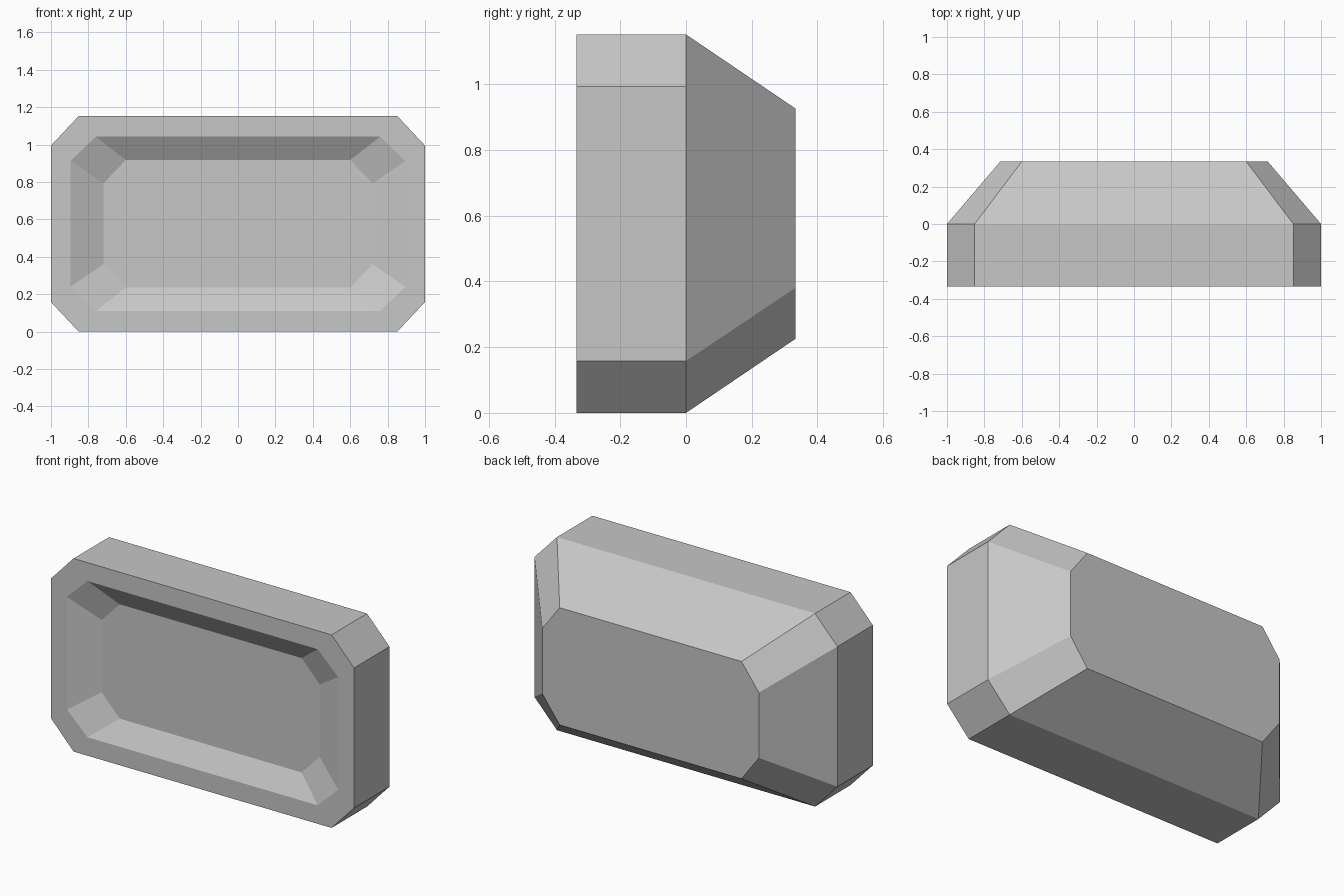
import bpy, bmesh

cube = bpy.data.objects.get("Cube")
if cube:
    bpy.data.objects.remove(cube, do_unlink=True)

MID_Z = 0.576

grey = bpy.data.materials.new("light_grey")
grey.use_nodes = True
colour = (0.57, 0.57, 0.57, 1)
grey.diffuse_color = colour
grey.node_tree.nodes["Principled BSDF"].inputs["Base Color"].default_value = colour


def octagon(bm, y, half_w, half_h, cut_x, cut_z):
    """Ring of a rectangle with cut corners, upright at depth y."""
    corner = [(half_w, half_h - cut_z), (half_w - cut_x, half_h)]
    ring = []
    for sx, sz in ((1, 1), (-1, 1), (-1, -1), (1, -1)):
        pair = corner if sx * sz > 0 else corner[::-1]
        ring += [bm.verts.new((sx * x, y, MID_Z + sz * z)) for x, z in pair]
    return ring


# Rings from the sunken screen, over the bezel and casing, to the back panel
sections = [
    (-0.258, 0.72, 0.341, 0.12, 0.125),   # screen
    (-0.334, 0.895, 0.466, 0.135, 0.13),  # bezel inner edge
    (-0.334, 1.0, 0.576, 0.148, 0.158),   # bezel outer edge
    (0.0, 1.0, 0.576, 0.148, 0.158),      # end of straight casing
    (0.334, 0.715, 0.35, 0.115, 0.155),   # back panel
]

bm = bmesh.new()
rings = [octagon(bm, *s) for s in sections]
for a, b in zip(rings, rings[1:]):
    for i in range(len(a)):
        j = (i + 1) % len(a)
        bm.faces.new((a[i], a[j], b[j], b[i]))
bm.faces.new(rings[0])
bm.faces.new(rings[-1])
bmesh.ops.recalc_face_normals(bm, faces=bm.faces)

mesh = bpy.data.meshes.new("screen_casing")
bm.to_mesh(mesh)
bm.free()
mesh.materials.append(grey)
casing = bpy.data.objects.new("screen_casing", mesh)
bpy.context.collection.objects.link(casing)
